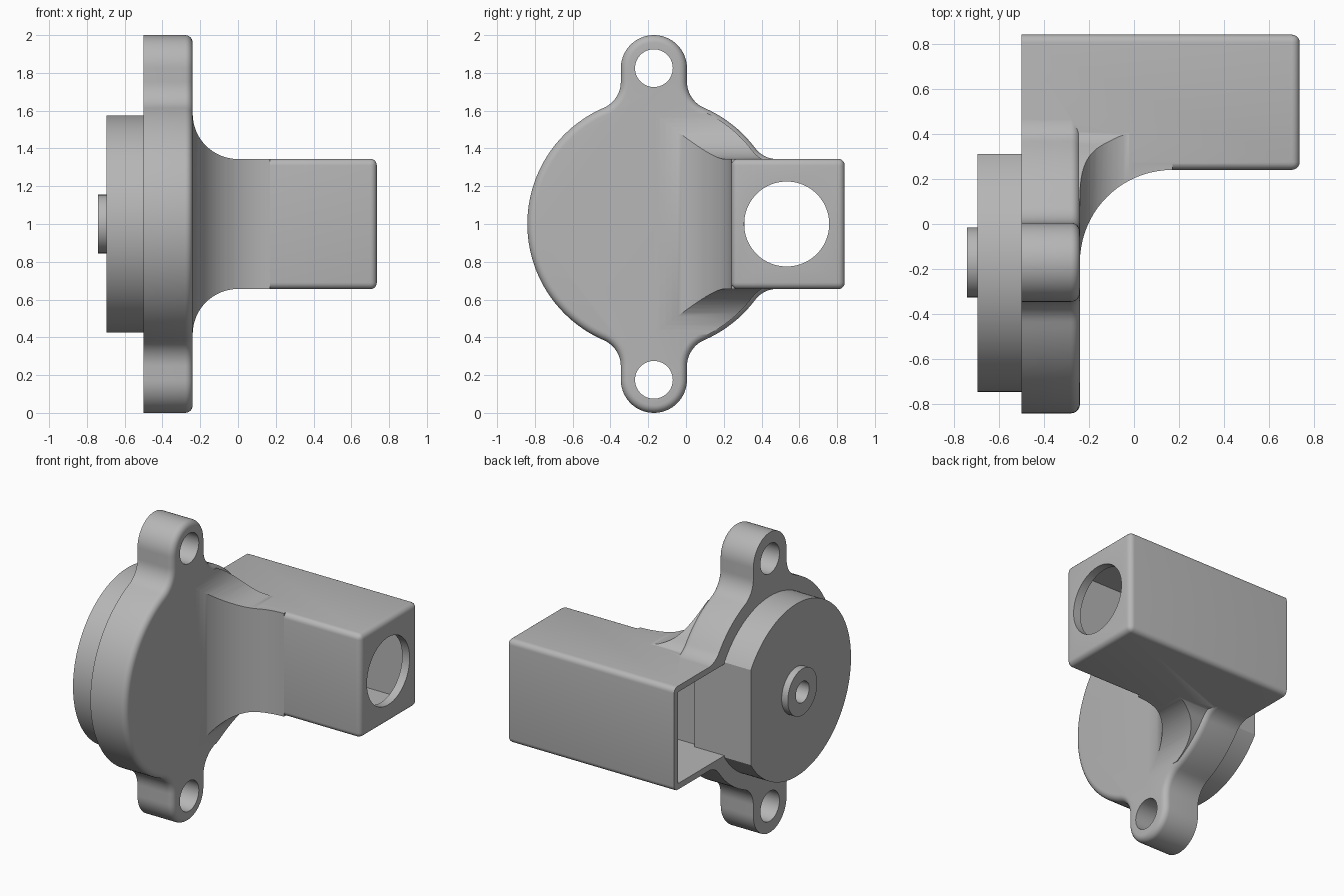
import bpy, bmesh
from math import sin, cos, sqrt, atan2, degrees, radians, pi
from mathutils import Matrix

if "Cube" in bpy.data.objects:
    bpy.data.objects.remove(bpy.data.objects["Cube"], do_unlink=True)

grey = bpy.data.materials.new("housing grey")
grey.use_nodes = True
grey.diffuse_color = (0.47, 0.47, 0.47, 1)
grey.node_tree.nodes["Principled BSDF"].inputs["Base Color"].default_value = grey.diffuse_color

CY, CZ = -0.17, 1.0          # axis of the round housing
BACK, FACE = -0.5, -0.24     # x range of the housing
DISC, EAR, EAR_Z = 0.67, 0.175, 0.825
BOX_Y, BOX_H = (0.24, 0.84), 0.345


def new_object(name, bm):
    bmesh.ops.recalc_face_normals(bm, faces=bm.faces)
    mesh = bpy.data.meshes.new(name)
    bm.to_mesh(mesh)
    bm.free()
    mesh.materials.append(grey)
    obj = bpy.data.objects.new(name, mesh)
    bpy.context.collection.objects.link(obj)
    return obj


def loft(name, rings):
    """Skin closed rings of equal length and cap both ends."""
    bm = bmesh.new()
    loops = [[bm.verts.new(p) for p in ring] for ring in rings]
    n = len(loops[0])
    for a, b in zip(loops, loops[1:]):
        for k in range(n):
            bm.faces.new((a[k], a[(k + 1) % n], b[(k + 1) % n], b[k]))
    bm.faces.new(loops[0])
    bm.faces.new(loops[-1])
    return new_object(name, bm)


def box(name, x, y, z, bevel=0):
    bm = bmesh.new()
    centre = [(a + b) / 2 for a, b in (x, y, z)]
    size = [b - a for a, b in (x, y, z)]
    bmesh.ops.create_cube(bm, size=1, matrix=Matrix.LocRotScale(centre, None, size))
    if bevel:   # round everything but the open end
        edges = [e for e in bm.edges if any(v.co.x > x[0] + 0.01 for v in e.verts)]
        bmesh.ops.bevel(bm, geom=edges, offset=bevel, segments=5, profile=0.5, affect='EDGES')
    return new_object(name, bm)


def cylinder(name, x0, x1, y, z, r, n=96):
    rings = [[(x, y + r * cos(2 * pi * k / n), z + r * sin(2 * pi * k / n))
              for k in range(n)] for x in (x0, x1)]
    return loft(name, rings)


def boolean(target, tool, operation):
    mod = target.modifiers.new(operation, 'BOOLEAN')
    mod.operation, mod.solver, mod.object = operation, 'EXACT', tool
    bpy.context.view_layer.objects.active = target
    bpy.ops.object.modifier_apply(modifier=mod.name)
    bpy.data.objects.remove(tool, do_unlink=True)


def arc(cx, cy, r, a0, a1, n):
    steps = [radians(a0 + (a1 - a0) * k / n) for k in range(n + 1)]
    return [(cx + r * cos(a), cy + r * sin(a)) for a in steps]


def outline(x, inset):
    """Round housing with two ears, blended into the box, shrunk by inset."""
    f, g, half = 0.15, 0.142, BOX_H - 0.001
    fy = EAR + f
    fz = sqrt((DISC + f) ** 2 - fy ** 2)
    a = degrees(atan2(fz, fy))
    gz = half + g
    gy = sqrt((DISC + g) ** 2 - gz ** 2)
    b = degrees(atan2(gz, gy))
    pts = arc(0, 0, DISC - inset, 180, 180 - a, 24)
    pts += arc(-fy, fz, f + inset, -a, 0, 10)
    pts += arc(0, EAR_Z, EAR - inset, 180, 0, 28)
    pts += arc(fy, fz, f + inset, 180, 180 + a, 10)
    pts += arc(0, 0, DISC - inset, a, b, 10)[1:]
    pts += arc(gy, gz, g + inset, 180 + b, 270, 10)[1:]
    pts.append((0.87 - inset, half - inset))
    pts += [(y, -z) for y, z in reversed(pts[1:])]
    return [(x, CY + y, CZ + z) for y, z in pts]


# Flanged housing with a rounded front edge
R = 0.04
rings = [outline(BACK, 0)]
for k in range(7):
    t = k / 6 * pi / 2
    rings.append(outline(FACE - R + R * sin(t), R * (1 - cos(t))))
housing = loft("housing", rings)

# Neck: outline trimmed by a side sweep and a top and bottom sweep
neck = loft("neck", [outline(FACE - 0.03, 0.02), outline(0.17, 0.02)])
sweep = [(FACE - 0.05, CY), *arc(0.17, CY, 0.41, 180, 90, 20),
         (0.17, 0.8), (FACE - 0.05, 0.8)]
boolean(neck, loft("side_trim", [[(x, y, z) for x, y in sweep] for z in (0.2, 1.8)]), 'INTERSECT')
flare = [(FACE - 0.05, 0.584), *arc(0, 0.584, 0.24, 180, 270, 16), (0.2, 0.344)]
flare += [(x, -h) for x, h in reversed(flare)]
boolean(neck, loft("top_trim", [[(x, y, CZ + h) for x, h in flare] for y in (-0.5, 0.9)]), 'INTERSECT')
boolean(housing, neck, 'UNION')

# Square duct, hollow and open at the back
boolean(housing, box("duct", (BACK, 0.735), BOX_Y, (CZ - BOX_H, CZ + BOX_H), 0.035), 'UNION')
boolean(housing, box("duct_cavity", (-0.6, 0.68), (0.28, 0.8), (0.695, 1.305)), 'DIFFERENCE')
boolean(housing, cylinder("port", 0.6, 0.8, 0.533, CZ, 0.225), 'DIFFERENCE')

# Bolt holes through the ears
for side in (-1, 1):
    boolean(housing, cylinder("bolt_hole", -0.6, 0, CY, CZ + side * EAR_Z, 0.1, 48), 'DIFFERENCE')

# Rear cover plug with a flat side and a bored boss
plug = cylinder("rear_cover", -0.695, -0.28, CY, CZ, 0.575, 128)
boolean(plug, box("flat_trim", (-1, 0), (0.31, 0.6), (0, 2)), 'DIFFERENCE')
boolean(plug, cylinder("boss", -0.74, -0.6, CY, CZ, 0.155, 64), 'UNION')
boolean(plug, cylinder("bore", -0.9, -0.45, CY, CZ, 0.07, 48), 'DIFFERENCE')

for obj in (housing, plug):
    bpy.ops.object.select_all(action='DESELECT')
    obj.select_set(True)
    bpy.context.view_layer.objects.active = obj
    bpy.ops.object.shade_smooth_by_angle(angle=radians(30))
